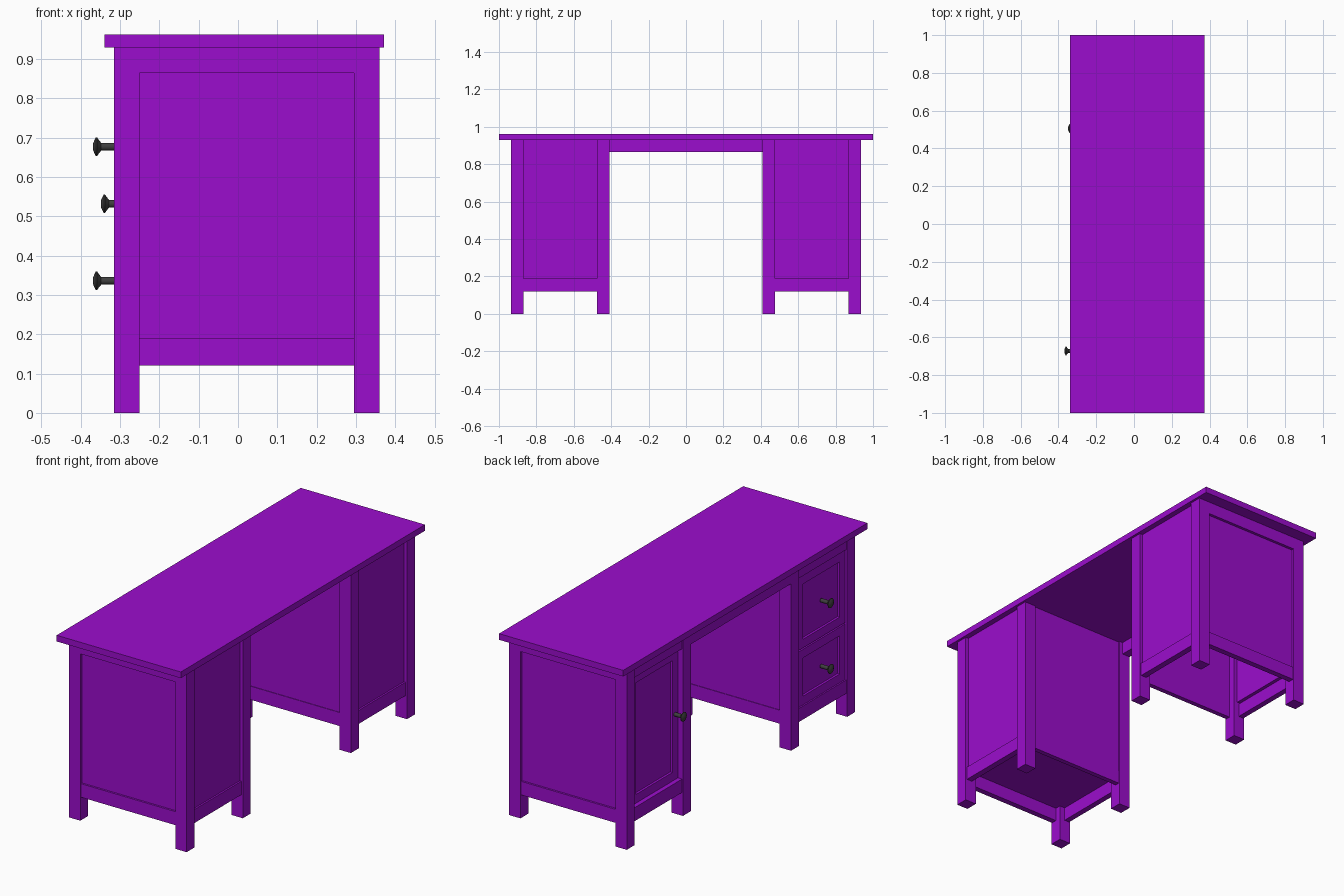
import bpy, math
from mathutils import Matrix

if "Cube" in bpy.data.objects:
    bpy.data.objects.remove(bpy.data.objects["Cube"])


def material(name, rgb):
    m = bpy.data.materials.new(name)
    m.diffuse_color = (*rgb, 1)
    m.use_nodes = True
    m.node_tree.nodes["Principled BSDF"].inputs["Base Color"].default_value = m.diffuse_color
    return m


PURPLE = material("purple paint", (0.33, 0.004, 0.61))
METAL = material("dark metal", (0.05, 0.05, 0.05))


def mesh_object(name, verts, faces, mat):
    me = bpy.data.meshes.new(name)
    me.from_pydata(verts, [], faces)
    me.materials.append(mat)
    me.update()
    ob = bpy.data.objects.new(name, me)
    bpy.context.collection.objects.link(ob)
    return ob


def box(name, x, y, z):
    x, y, z = sorted(x), sorted(y), sorted(z)
    v = [(a, b, c) for a in x for b in y for c in z]
    f = [(0, 1, 3, 2), (4, 6, 7, 5), (0, 4, 5, 1), (2, 3, 7, 6), (0, 2, 6, 4), (1, 5, 7, 3)]
    return mesh_object(name, v, f, PURPLE)


def framed_front(name, x, y, z, w=0.045, depth=0.012, thick=0.025):
    """Door or drawer front: a border with a recessed panel, facing -x."""
    y, z = sorted(y), sorted(z)
    back = x + thick
    box(name + "_panel", (x + depth, back), (y[0] + w, y[1] - w), (z[0] + w, z[1] - w))
    for i in (0, 1):
        s = 1 if i == 0 else -1
        box(name + "_stile", (x, back), (y[i], y[i] + s * w), z)
        box(name + "_rail", (x, back), (y[0] + w, y[1] - w), (z[i], z[i] + s * w))


def knob(name, x, y, z):
    """Turned knob along -x; x is the tip."""
    prof = [(0.0, 0.0), (0.003, 0.008), (0.007, 0.017), (0.0105, 0.024), (0.0135, 0.024),
            (0.018, 0.017), (0.024, 0.010), (0.068, 0.010)]
    n = 24
    verts = [(x + d, y + r * math.cos(2 * math.pi * k / n), z + r * math.sin(2 * math.pi * k / n))
             for d, r in prof[1:] for k in range(n)]
    faces = [(i * n + k, (i + 1) * n + k, (i + 1) * n + (k + 1) % n, i * n + (k + 1) % n)
             for i in range(len(prof) - 2) for k in range(n)]
    faces.append(tuple(range(n)))
    ob = mesh_object(name, verts, faces, METAL)
    bpy.context.view_layer.objects.active = ob
    ob.select_set(True)
    bpy.ops.object.shade_smooth_by_angle(angle=math.radians(35))
    ob.select_set(False)


# Main levels and leg lines
FX, FXI = -0.315, -0.25      # front legs
BXI, BX = 0.295, 0.36        # back legs
Y0, Y1, Y2, Y3 = 0.41, 0.475, 0.87, 0.935
LOW, RAIL, HIGH, TOP = 0.12, 0.19, 0.865, 0.93

box("tabletop", (-0.34, 0.372), (-1, 1), (TOP, 0.962))
box("front_apron", (FX, -0.27), (-Y0, Y0), (HIGH, TOP))

for s, side in ((1, "door"), (-1, "drawer")):
    # Four legs
    for x in ((FX, FXI), (BXI, BX)):
        for y in ((Y0, Y1), (Y2, Y3)):
            box(side + "_leg", x, (s * y[0], s * y[1]), (0, TOP))
    # Outer side: rails flush with the legs, recessed panel
    box(side + "_outer_top_rail", (FXI, BXI), (s * 0.90, s * Y3), (HIGH, TOP))
    box(side + "_outer_bottom_rail", (FXI, BXI), (s * 0.90, s * 0.93), (LOW, RAIL))
    box(side + "_outer_panel", (FXI, BXI), (s * 0.90, s * 0.92), (RAIL, HIGH))
    # Inner side facing the knee space
    box(side + "_inner_panel", (FXI, BXI), (s * 0.418, s * 0.44), (RAIL, TOP))
    box(side + "_inner_bottom_rail", (FXI, BXI), (s * 0.415, s * 0.44), (LOW, RAIL))
    # Back
    box(side + "_back_panel", (0.32, 0.343), (s * Y1, s * Y2), (RAIL, TOP))
    box(side + "_back_bottom_rail", (0.32, 0.352), (s * Y1, s * Y2), (LOW, RAIL))
    # Front rails
    box(side + "_front_top_rail", (-0.31, -0.27), (s * Y1, s * Y2), (HIGH, TOP))
    box(side + "_front_bottom_rail", (-0.31, -0.28), (s * Y1, s * Y2), (LOW, RAIL))

# Door with a narrow gap on the knob side
framed_front("door", -0.29, (Y1 + 0.006, Y2), (RAIL + 0.003, HIGH - 0.003))
knob("door_knob", -0.352, 0.505, 0.532)

# Two drawers with knobs and the pedestal floor
for name, z0, z1, kz in (("lower_drawer", RAIL + 0.002, 0.48, 0.336),
                         ("upper_drawer", 0.487, HIGH - 0.002, 0.677)):
    framed_front(name, -0.305, (-Y1 - 0.002, -Y2 + 0.002), (z0, z1))
    knob(name + "_knob", -0.372, -0.672, kz)
box("drawer_floor", (-0.28, 0.32), (-0.90, -0.44), (RAIL, RAIL + 0.015))
